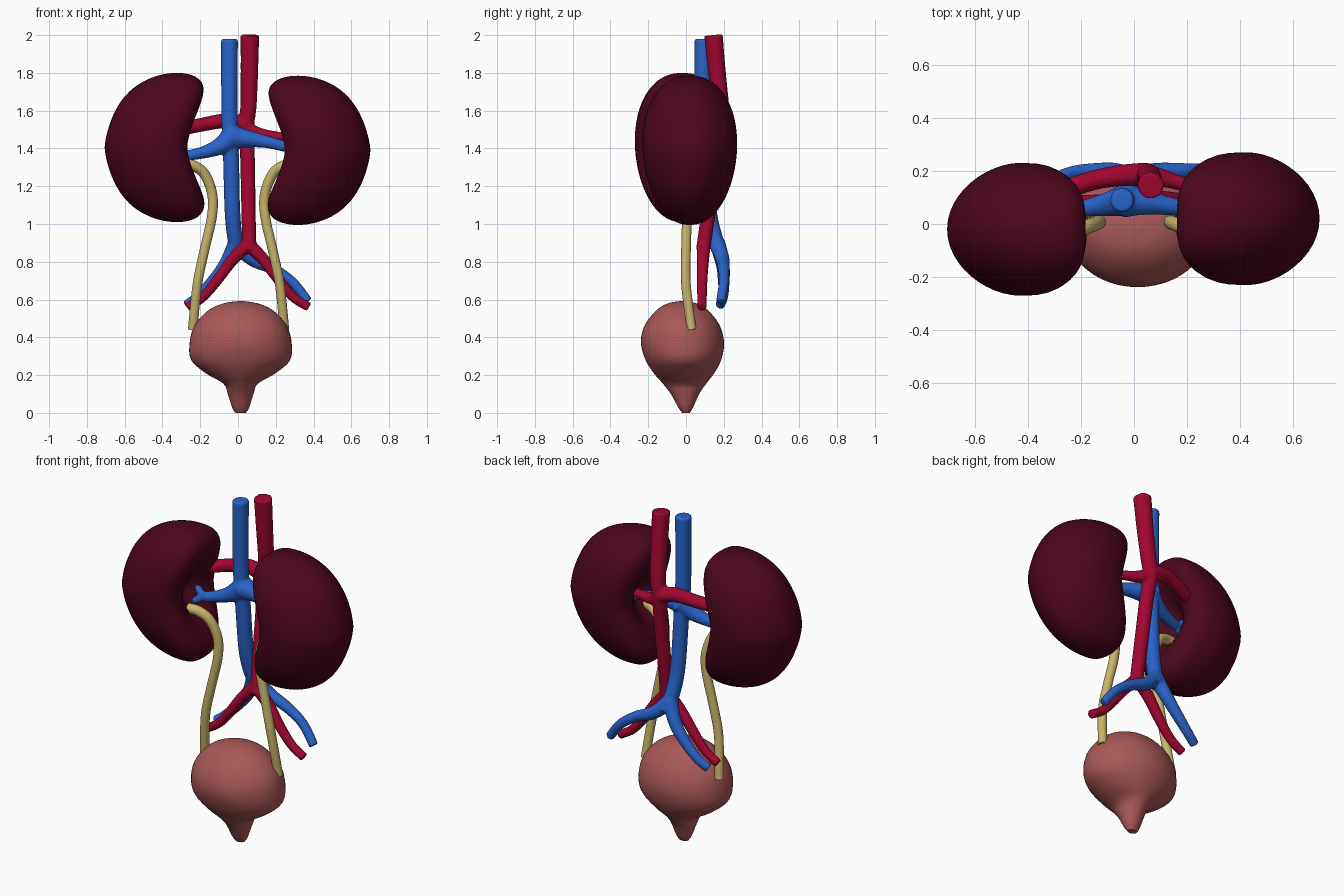
import bpy, bmesh, math
from mathutils import Vector

cube = bpy.data.objects.get("Cube")
if cube:
    bpy.data.objects.remove(cube)


def material(name, red, green, blue):
    mat = bpy.data.materials.new(name)
    mat.use_nodes = True
    mat.diffuse_color = (red, green, blue, 1)
    bsdf = mat.node_tree.nodes["Principled BSDF"]
    bsdf.inputs["Base Color"].default_value = (red, green, blue, 1)
    return mat


maroon = material("dark maroon", .07, .002, .012)
vein_blue = material("vein blue", .022, .125, .59)
artery_red = material("artery red", .36, .002, .03)
cream = material("ureter cream", .58, .46, .15)
pink = material("bladder pink", .4, .098, .098)


def spline(rows, steps):
    """Smooth curve through rows of numbers."""
    padded = [rows[0], *rows, rows[-1]]
    out = []
    for i in range(len(rows) - 1):
        for step in range(steps):
            t = step / steps
            out.append([b + t * ((c - a) + t * ((2 * a - 5 * b + 4 * c - d)
                        + t * (3 * b - a - 3 * c + d))) / 2
                        for a, b, c, d in zip(*padded[i:i + 4])])
    return out + [rows[-1]]


def circle(segments):
    """Cosine and sine pairs around a circle."""
    angles = [math.tau * i / segments for i in range(segments)]
    return [(math.cos(angle), math.sin(angle)) for angle in angles]


def skin(bm, rings):
    """Bridge rings of points into a closed surface."""
    loops = [[bm.verts.new(point) for point in ring] for ring in rings]
    count = len(loops[0])
    for low, high in zip(loops, loops[1:]):
        for i in range(count):
            j = (i + 1) % count
            bm.faces.new((low[i], low[j], high[j], high[i]))
    bm.faces.new(loops[0])
    bm.faces.new(loops[-1])


def finish(bm, name, mat):
    """Clean the mesh, colour it and shade it smooth."""
    bmesh.ops.remove_doubles(bm, verts=bm.verts, dist=.0001)
    bmesh.ops.recalc_face_normals(bm, faces=bm.faces)
    mesh = bpy.data.meshes.new(name)
    bm.to_mesh(mesh)
    bm.free()
    mesh.materials.append(mat)
    part = bpy.data.objects.new(name, mesh)
    bpy.context.collection.objects.link(part)
    bpy.ops.object.select_all(action='DESELECT')
    part.select_set(True)
    bpy.context.view_layer.objects.active = part
    bpy.ops.object.shade_smooth_by_angle(angle=math.radians(50))
    return part


def tube(bm, path, start, end):
    """Round tube whose radius eases from start to end."""
    points = [Vector(point) for point in spline(path, 8)]
    last = len(points) - 1
    rings = []
    for i, point in enumerate(points):
        along = points[min(i + 1, last)] - points[max(i - 1, 0)]
        side = along.cross(Vector((0, 1, 0))).normalized()
        front = along.cross(side).normalized()
        radius = end + (start - end) * (1 - i / last) ** 2
        rings.append([point + radius * (side * c + front * s) for c, s in circle(20)])
    skin(bm, rings)


def flip(path, centre):
    """Mirror a path left to right about x = centre."""
    return [(2 * centre - x, y, z) for x, y, z in path]


def blend(part):
    """Fuse overlapping tubes into one soft branching vessel."""
    fuse = part.modifiers.new("fuse", 'REMESH')
    fuse.mode = 'VOXEL'
    fuse.voxel_size = .007
    fuse.use_smooth_shade = True
    soften = part.modifiers.new("soften", 'SMOOTH')
    soften.iterations = 5


def kidney(name, reach):
    """Bean of slices, bowed outward, boxy and hollowed on the inner side."""
    rings = []
    steps = 48
    for i in range(steps + 1):
        turn = math.pi * i / steps
        rise, spread = math.cos(turn), max(math.sin(turn), 0)
        z = 1.405 + .395 * rise
        middle = -.478 + .155 * abs(rise) ** 1.5
        width = .228 * spread * (1 + .55 * rise * rise)
        depth = (.25 + .02 * rise) * spread ** .9
        ring = []
        for c, s in circle(steps):
            y = depth * s
            inner = max(c, 0)
            hollow = math.exp(-((z - 1.43) / .16) ** 2 - (y / .09) ** 2)
            across = reach * inner ** .7 if c > 0 else c
            x = middle + width * (across + .2 * s * s) - .12 * inner * hollow
            ring.append((x, y - .02, z))
        rings.append(ring)
    bm = bmesh.new()
    skin(bm, rings)
    return finish(bm, name, maroon)


# Kidneys: the left one is turned half round and reaches further in
kidney("right_kidney", 1.02)
left_kidney = kidney("left_kidney", 1.1)
left_kidney.rotation_euler.z = math.pi
left_kidney.location = (-.005, 0, -.015)

# Bladder: rows of height, half width and half depth, leaning forward higher up
bladder_rows = [(0, .028, .02), (.03, .046, .04), (.1, .068, .075), (.155, .092, .115),
                (.21, .185, .16), (.28, .262, .2), (.37, .27, .22), (.46, .245, .2),
                (.54, .175, .14), (.58, .09, .075), (.593, 0, 0)]
bm = bmesh.new()
skin(bm, [[(.014 + width * c, depth * s - .05 * min(z, .4), z) for c, s in circle(48)]
          for z, width, depth in spline(bladder_rows, 5)])
finish(bm, "bladder", pink)

# Ureters: a mirrored pair
ureter = [(-.3, -.04, 1.315), (-.24, -.03, 1.31), (-.178, -.01, 1.265), (-.137, .005, 1.16),
          (-.138, .005, 1.04), (-.178, 0, .86), (-.215, 0, .68), (-.24, .03, .44)]
for name, path in (("right_ureter", ureter), ("left_ureter", flip(ureter, .003))):
    bm = bmesh.new()
    tube(bm, path, .03, .025)
    finish(bm, name, cream)

# Veins: trunk, renal branches with forked ends, and a lower pair
bm = bmesh.new()
tube(bm, [(-.045, .09, 1.98), (-.045, .09, 1.6), (-.037, .1, 1.35),
          (-.03, .12, 1.08), (-.018, .15, .94), (.005, .185, .84)], .045, .041)
right_renal = [(-.03, .09, 1.46), (-.1, .075, 1.41), (-.18, .06, 1.38), (-.25, .045, 1.365)]
left_renal = [(-.03, .09, 1.46), (.06, .08, 1.45), (.15, .065, 1.435), (.25, .05, 1.41)]
for renal, side in ((right_renal, -1), (left_renal, 1)):
    tube(bm, renal, .066, .029)
    x, y, z = renal[-1]
    for lift in (.04, -.04):
        tube(bm, [renal[-2], renal[-1], (x + .07 * side, y + lift / 2, z + lift)], .029, .019)
right_lower = [(-.01, .165, .9), (-.07, .195, .78), (-.15, .2, .68), (-.22, .195, .61),
               (-.275, .18, .57)]
left_lower = [(0, .17, .88), (.08, .195, .81), (.19, .2, .76), (.29, .2, .69),
              (.37, .185, .59)]
for path in (right_lower, left_lower):
    tube(bm, path, .044, .026)
blend(finish(bm, "veins", vein_blue))

# Arteries: trunk, renal branches and a lower pair
bm = bmesh.new()
tube(bm, [(.063, .145, 2), (.06, .165, 1.8), (.055, .185, 1.62), (.042, .187, 1.5),
          (.05, .165, 1.36), (.055, .125, 1.1), (.06, .09, .86)], .05, .038)
tube(bm, [(.04, .187, 1.52), (-.06, .182, 1.545), (-.17, .16, 1.53), (-.31, .11, 1.5)],
     .046, .036)
tube(bm, [(.04, .187, 1.5), (.12, .17, 1.475), (.2, .145, 1.465), (.32, .1, 1.45)],
     .044, .024)
lower_artery = [(.05, .095, .89), (-.03, .09, .81), (-.12, .085, .69), (-.19, .085, .61),
                (-.27, .085, .56)]
for path in (lower_artery, flip(lower_artery, .053)):
    tube(bm, path, .038, .025)
blend(finish(bm, "arteries", artery_red))
